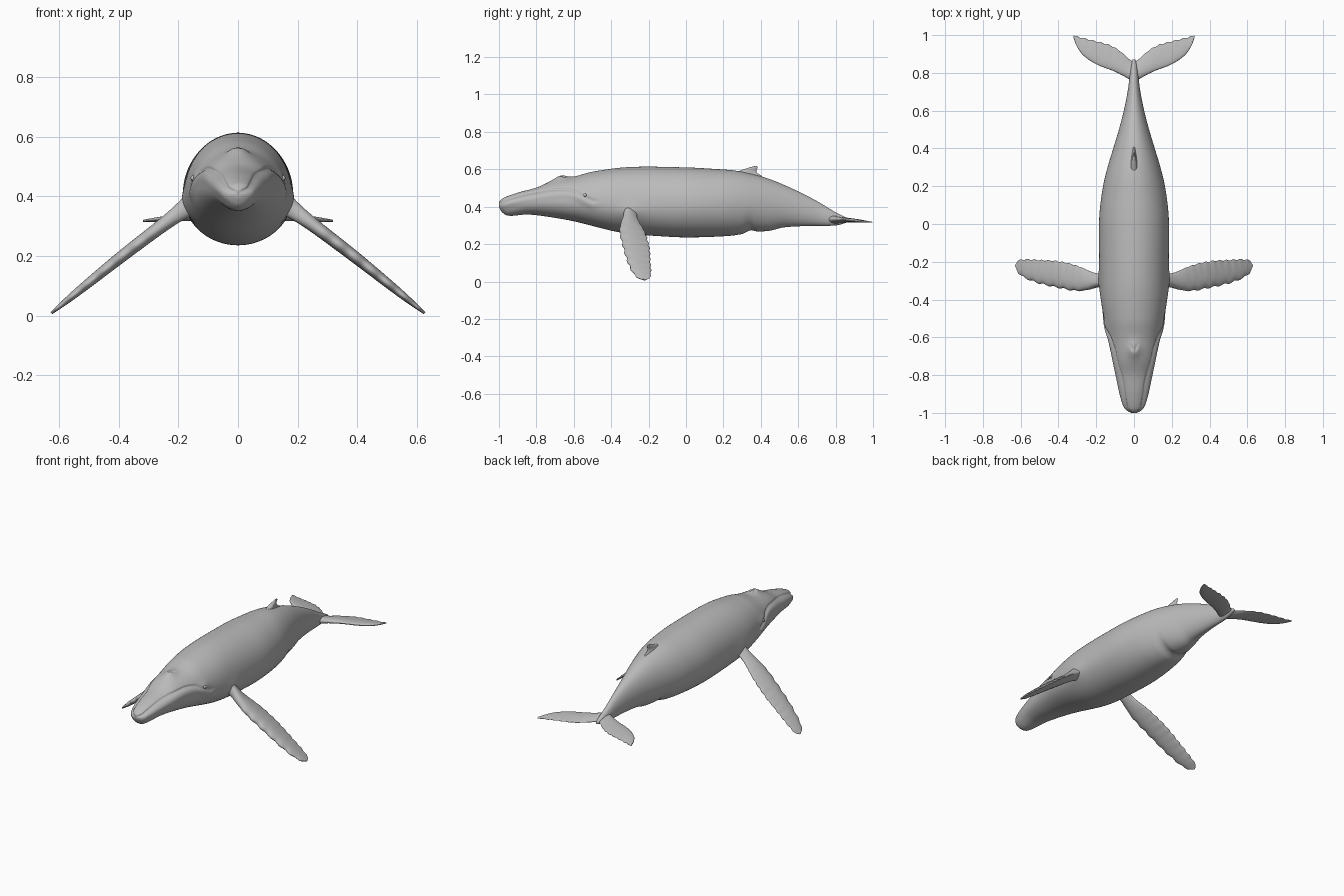
import bpy, bmesh, math
from mathutils import Vector

if "Cube" in bpy.data.objects:
    bpy.data.objects.remove(bpy.data.objects["Cube"])

skin = bpy.data.materials.new("whale grey")
skin.diffuse_color = (0.5, 0.5, 0.5, 1)
skin.use_nodes = True
skin.node_tree.nodes["Principled BSDF"].inputs["Base Color"].default_value = skin.diffuse_color


def curve(points):
    """Smooth function through (position, value) points."""
    n = len(points)
    slope = []
    for i in range(n):
        a, b = points[max(i - 1, 0)], points[min(i + 1, n - 1)]
        slope.append((b[1] - a[1]) / (b[0] - a[0]))

    def f(x):
        x = min(max(x, points[0][0]), points[-1][0])
        i = 0
        while i < n - 2 and x > points[i + 1][0]:
            i += 1
        (x0, v0), (x1, v1) = points[i], points[i + 1]
        h = x1 - x0
        t = (x - x0) / h
        return ((2 * t**3 - 3 * t * t + 1) * v0 + (t**3 - 2 * t * t + t) * h * slope[i]
                + (3 * t * t - 2 * t**3) * v1 + (t**3 - t * t) * h * slope[i + 1])
    return f


def bell(d, width):
    return math.exp(-(d / width) ** 2)


def loft(name, rings):
    """Closed skin over a list of rings of points."""
    bm = bmesh.new()
    loops = [[bm.verts.new(p) for p in ring] for ring in rings]
    n = len(loops[0])
    for a, b in zip(loops, loops[1:]):
        for i in range(n):
            j = (i + 1) % n
            bm.faces.new((a[i], a[j], b[j], b[i]))
    bm.faces.new(loops[0])
    bm.faces.new(loops[-1])
    bmesh.ops.recalc_face_normals(bm, faces=bm.faces[:])
    mesh = bpy.data.meshes.new(name)
    bm.to_mesh(mesh)
    bm.free()
    mesh.materials.append(skin)
    obj = bpy.data.objects.new(name, mesh)
    bpy.context.collection.objects.link(obj)
    mesh.shade_smooth()
    return obj


def foil(centre, chord, thick, n=32):
    """Fin section: rounded front at -chord, thin rear edge at +chord."""
    ring = []
    for i in range(n):
        t = math.tau * i / n
        c, s = math.cos(t), math.sin(t)
        ring.append(centre + chord * c + thick * (s * (1 - 0.45 * c)))
    return ring


# body profiles along y: back, belly, half width and height of the widest line
top = curve([(-1, .425), (-.98, .445), (-.9, .475), (-.8, .502), (-.72, .535), (-.6, .56), (-.5, .587),
             (-.3, .612), (0, .61), (.15, .602), (.27, .592), (.38, .568), (.475, .537), (.6, .482),
             (.7, .43), (.8, .37), (.84, .35), (.87, .333)])
belly = curve([(-1, .4), (-.985, .372), (-.95, .352), (-.85, .358), (-.75, .348), (-.6, .322), (-.4, .272),
               (-.3, .255), (-.15, .243), (0, .236), (.2, .242), (.3, .254), (.345, .274), (.38, .268),
               (.45, .272), (.52, .289), (.65, .297), (.8, .3), (.87, .318)])
width = curve([(-1, .012), (-.99, .03), (-.97, .048), (-.9, .072), (-.8, .096), (-.7, .118), (-.6, .139),
               (-.52, .156), (-.4, .175), (-.3, .181), (-.1, .185), (.05, .183), (.2, .164), (.3, .14),
               (.4, .11), (.5, .08), (.6, .054), (.7, .034), (.76, .026), (.83, .018), (.87, .008)])
middle = curve([(-1, .41), (-.9, .418), (-.7, .43), (-.5, .42), (-.2, .405), (.1, .41),
                (.4, .41), (.6, .385), (.8, .333), (.87, .325)])
mouth = curve([(-1, .416), (-.95, .44), (-.84, .47), (-.68, .493), (-.6, .483), (-.55, .455), (-.5, .43)])


def body_point(y, t):
    c, s = math.cos(t), math.sin(t)
    m = middle(y)
    x = width(y) * c
    z = m + s * ((top(y) - m) if s > 0 else (m - belly(y)))
    # mouth groove with a fuller lower lip
    if y < -.44:
        fade = min(1, (-.46 - y) / .06) if y < -.46 else 0
        d = z - mouth(y)
        push = fade * (.006 * bell(d + .022, .022) - .009 * bell(d, .006))
        k = math.copysign(min(1, abs(x) / .02), x)
        x += push * k
    # raised blowhole with two nostril slots
    if s > 0:
        z += .02 * bell(y + .67, .042) * bell(x, .034)
        z -= .011 * bell(y + .655, .016) * bell(abs(x) - .011 - (y + .655) * .3, .005)
    # brow swelling and shoulder over the flipper
    k = math.copysign(1, x) if abs(x) > .05 else 0
    x += k * .006 * bell(y + .54, .035) * bell(z - .465, .025)
    x += k * .010 * bell(y + .3, .07) * bell(z - .37, .05)
    return Vector((x, y, z))


rows, sides = 230, 144
rings = []
for r in range(rows + 1):
    u = r / rows
    u = .6 * u + .4 * (1 - math.cos(math.pi * u)) / 2
    y = -1 + 1.87 * u
    rings.append([body_point(y, math.tau * i / sides) for i in range(sides)])
loft("body", rings)

# flipper outline along x: front edge, rear edge, height, thickness
front = curve([(.14, -.335), (.19, -.335), (.24, -.348), (.3, -.354), (.4, -.337), (.5, -.314),
               (.57, -.288), (.61, -.262), (.627, -.225)])
rear = curve([(.14, -.25), (.18, -.262), (.22, -.255), (.3, -.222), (.4, -.198), (.5, -.191),
              (.58, -.188), (.615, -.195), (.627, -.215)])
height = curve([(.14, .385), (.2, .343), (.3, .268), (.4, .191), (.5, .111), (.627, .008)])
thick = curve([(.14, .040), (.18, .029), (.24, .022), (.4, .018), (.55, .012), (.627, .004)])

# tail fluke outline along x
f_front = curve([(0, .74), (.025, .765), (.1, .806), (.2, .846), (.27, .894), (.305, .945), (.32, .985)])
f_rear = curve([(0, .855), (.025, .872), (.06, .905), (.12, .943), (.2, .967), (.27, .984), (.32, .998)])
f_height = curve([(0, .33), (.1, .328), (.2, .326), (.32, .318)])
f_thick = curve([(0, .02), (.05, .015), (.15, .010), (.25, .008), (.32, .003)])

for side, label in ((1, "left"), (-1, "right")):
    # flipper with knobbly edges
    rings = []
    for r in range(91):
        x = .14 + .487 * math.sin(r / 90 * math.pi / 2)
        wave = max(0, min(1, (x - .24) / .1, (.627 - x) / .03))
        a = front(x) - .004 * wave * math.sin(x * 115)
        b = rear(x) + .003 * wave * math.sin(x * 170)
        rings.append(foil(Vector((side * x, (a + b) / 2, height(x))), Vector((0, (b - a) / 2, 0)),
                          Vector((side * .62, 0, .78)) * thick(x)))
    loft(label + "_flipper", rings)

    # tail fluke half with a ragged rear edge, sloping down to the rear
    rings = []
    for r in range(71):
        x = .32 * math.sin(r / 70 * math.pi / 2)
        wave = max(0, min(1, (x - .05) / .05, (.32 - x) / .03))
        a, b = f_front(x), f_rear(x) + .003 * wave * math.sin(x * 150)
        tilt = -.07 * (b - a) / 2
        rings.append(foil(Vector((side * x, (a + b) / 2, f_height(x))),
                          Vector((0, (b - a) / 2, tilt)), Vector((0, 0, f_thick(x)))))
    loft(label + "_fluke", rings)

    # eye
    bm = bmesh.new()
    bmesh.ops.create_uvsphere(bm, u_segments=20, v_segments=12, radius=.009)
    mesh = bpy.data.meshes.new(label + "_eye")
    bm.to_mesh(mesh)
    bm.free()
    mesh.materials.append(skin)
    mesh.shade_smooth()
    eye = bpy.data.objects.new(label + "_eye", mesh)
    spot = min((body_point(-.54, t / 200) for t in range(200)), key=lambda p: abs(p.z - .462))
    eye.location = (side * (spot.x - .003), -.54, .462)
    bpy.context.collection.objects.link(eye)

# hooked dorsal fin, lofted upward
fin_front = curve([(.54, .25), (.585, .275), (.6, .31), (.61, .34), (.617, .365)])
fin_rear = curve([(.54, .44), (.57, .396), (.585, .377), (.6, .378), (.61, .384), (.617, .378)])
fin_thick = curve([(.54, .026), (.58, .016), (.6, .010), (.617, .003)])
rings = []
for r in range(31):
    z = .54 + .077 * r / 30
    a, b = fin_front(z), fin_rear(z)
    rings.append(foil(Vector((0, (a + b) / 2, z)), Vector((0, (b - a) / 2, 0)), Vector((fin_thick(z), 0, 0))))
loft("dorsal_fin", rings)
